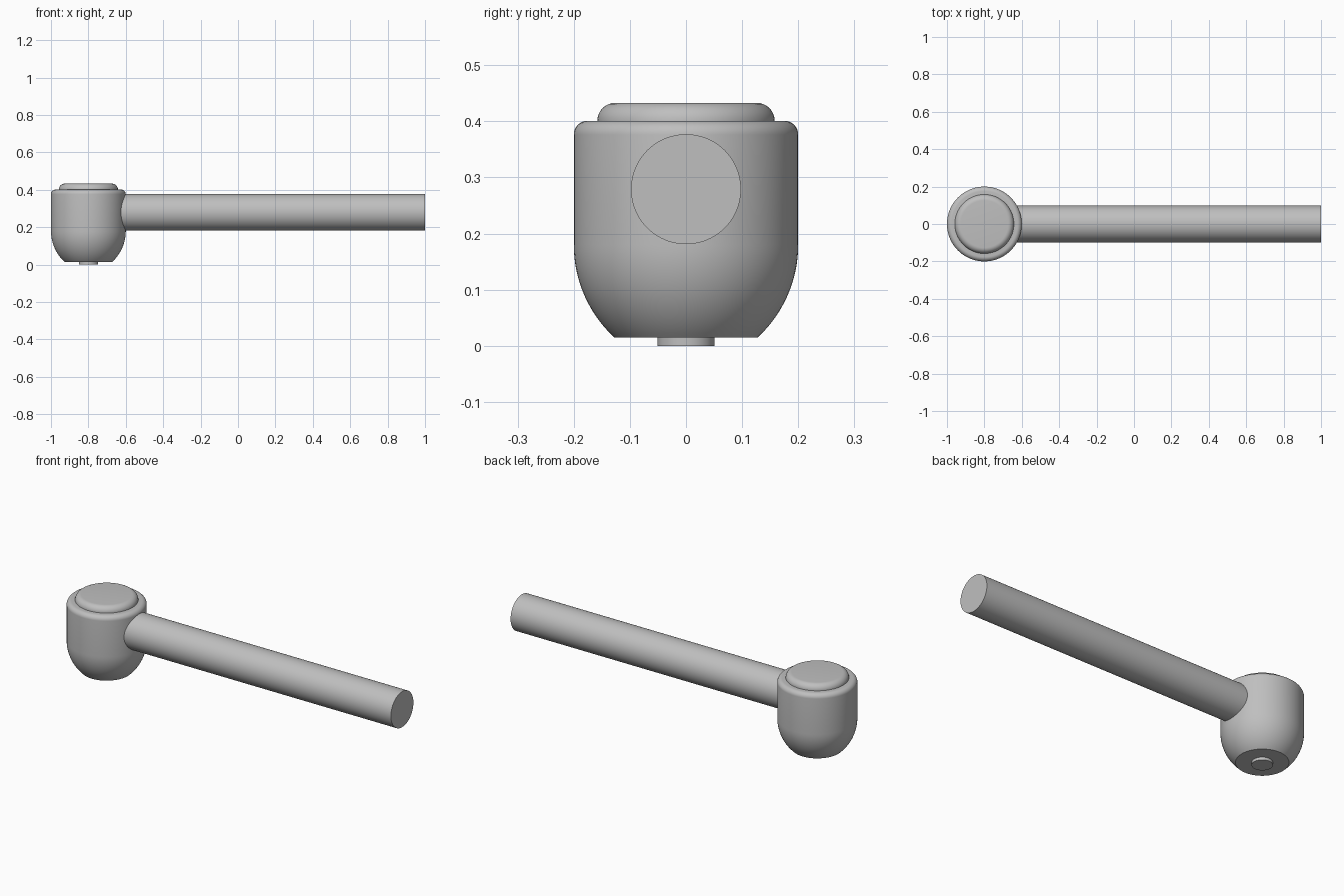
import bpy
import bmesh
from math import sin, cos, pi, radians, asin
from mathutils import Matrix, Vector

cube = bpy.data.objects.get("Cube")
if cube:
    bpy.data.objects.remove(cube, do_unlink=True)

# Single plain metal colour
steel = bpy.data.materials.new("grey steel")
steel.use_nodes = True
colour = (0.52, 0.52, 0.52, 1)
steel.diffuse_color = colour
steel.node_tree.nodes["Principled BSDF"].inputs["Base Color"].default_value = colour

SEGMENTS = 96
HEAD_X = -0.8


def arc(cx, cz, radius, start, end, steps):
    """Points (r, z) along a circular arc, angles in radians."""
    angles = [start + (end - start) * i / steps for i in range(steps + 1)]
    return [(cx + radius * cos(a), cz + radius * sin(a)) for a in angles]


def lathe(name, profile, matrix):
    """Revolve an (r, z) profile about its axis and close both ends flat."""
    bm = bmesh.new()
    rings = [[bm.verts.new((r * cos(2 * pi * i / SEGMENTS),
                            r * sin(2 * pi * i / SEGMENTS), z))
              for i in range(SEGMENTS)] for r, z in profile]
    for low, high in zip(rings, rings[1:]):
        for i in range(SEGMENTS):
            j = (i + 1) % SEGMENTS
            bm.faces.new((low[i], low[j], high[j], high[i]))
    bm.faces.new(rings[0][::-1])
    bm.faces.new(rings[-1])
    bm.transform(matrix)
    mesh = bpy.data.meshes.new(name)
    bm.to_mesh(mesh)
    bm.free()
    mesh.materials.append(steel)
    obj = bpy.data.objects.new(name, mesh)
    bpy.context.collection.objects.link(obj)
    bpy.ops.object.select_all(action="DESELECT")
    obj.select_set(True)
    bpy.context.view_layer.objects.active = obj
    bpy.ops.object.shade_smooth_by_angle(angle=radians(30))
    return obj


upright = Matrix.Translation((HEAD_X, 0, 0))

# Head: rounded underside cut flat, straight wall, filleted rim
curve = 0.225
under = arc(0.2 - curve, 0.18, curve, -asin(0.165 / curve), 0, 16)
rim = arc(0.175, 0.376, 0.025, 0, pi / 2, 8)
lathe("head", under + rim, upright)

# Raised cap with a rounded top edge
cap = [(0.158, 0.39)] + arc(0.126, 0.401, 0.032, 0, pi / 2, 8)
lathe("cap", cap, upright)

# Short pin below the head
lathe("bottom_pin", [(0.051, 0), (0.051, 0.03)], upright)

# Long straight handle running out of the head
sideways = Matrix.Translation(Vector((HEAD_X, 0, 0.279))) @ Matrix.Rotation(pi / 2, 4, "Y")
lathe("handle", [(0.098, 0), (0.098, 1 - HEAD_X)], sideways)
